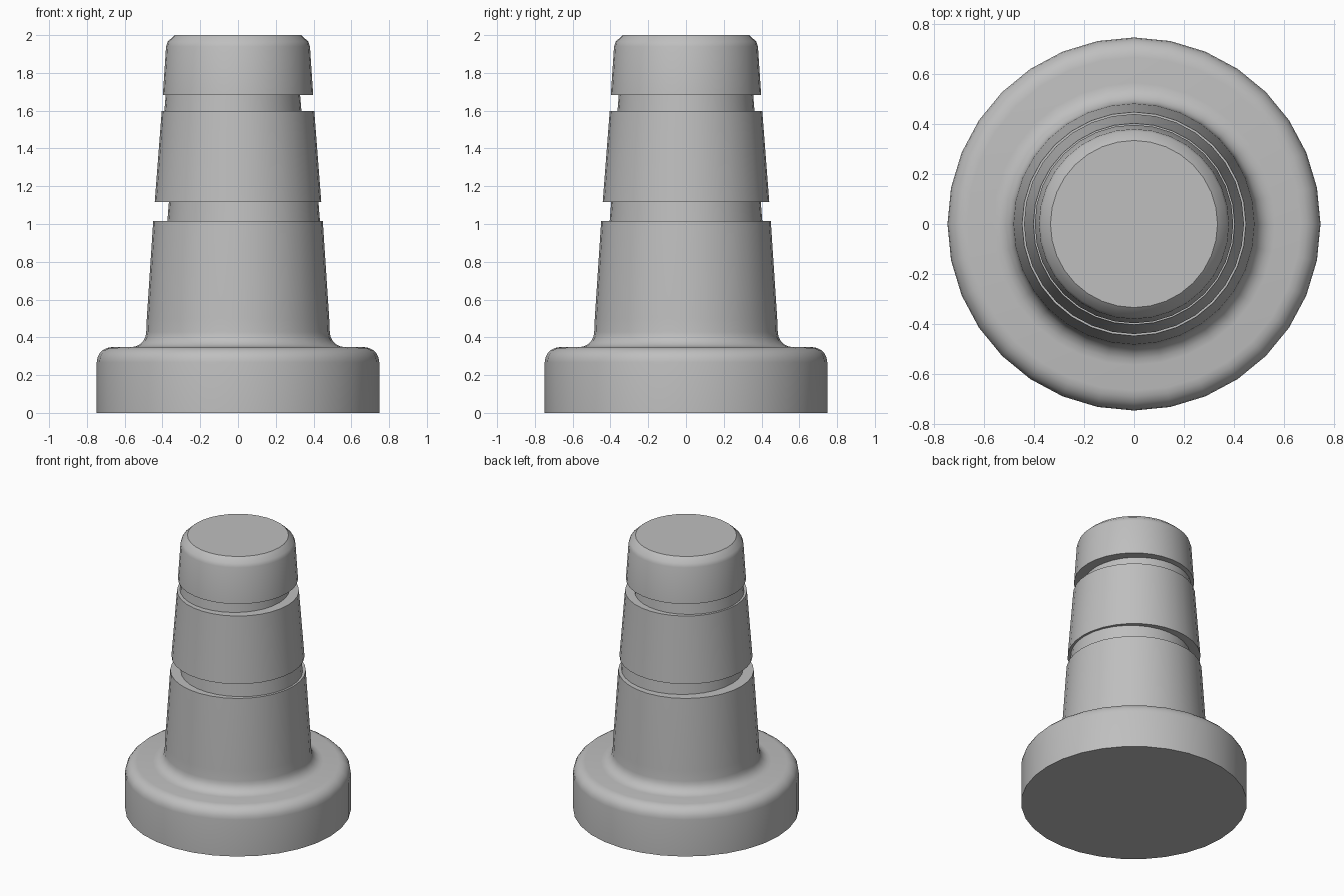
import bpy
import bmesh
from math import cos, sin, pi, radians

SIDES = 32

default = bpy.data.objects.get("Cube")
if default:
    bpy.data.objects.remove(default, do_unlink=True)

# Single plain grey material
grey = bpy.data.materials.new("plain_grey")
grey.use_nodes = True
colour = (0.52, 0.52, 0.52, 1)
grey.diffuse_color = colour
grey.node_tree.nodes["Principled BSDF"].inputs["Base Color"].default_value = colour


def arc(cr, cz, radius, start, end, steps=5):
    """Rounded corner of the profile, as (radius, height, x offset) points."""
    angles = [radians(start + (end - start) * i / steps) for i in range(steps + 1)]
    return [(cr + radius * cos(a), cz + radius * sin(a), 0) for a in angles]


def lathe(name, profile):
    """Closed turned solid; each ring may sit off the main axis."""
    bm = bmesh.new()
    rings = []
    for r, z, cx in profile:
        rings.append([bm.verts.new((cx + r * cos(2 * pi * i / SIDES),
                                    r * sin(2 * pi * i / SIDES), z))
                      for i in range(SIDES)])
    for low, high in zip(rings, rings[1:]):
        for i in range(SIDES):
            j = (i + 1) % SIDES
            bm.faces.new((low[i], low[j], high[j], high[i]))
    bm.faces.new(rings[0][::-1])
    bm.faces.new(rings[-1])
    bmesh.ops.recalc_face_normals(bm, faces=bm.faces[:])
    mesh = bpy.data.meshes.new(name)
    bm.to_mesh(mesh)
    bm.free()
    mesh.materials.append(grey)
    obj = bpy.data.objects.new(name, mesh)
    bpy.context.collection.objects.link(obj)
    bpy.ops.object.select_all(action="DESELECT")
    obj.select_set(True)
    bpy.context.view_layer.objects.active = obj
    bpy.ops.object.shade_smooth_by_angle(angle=radians(38))
    return obj


# Round foot with a soft upper rim, blending into the stem
profile = [(0.748, 0, 0)]
profile += arc(0.668, 0.268, 0.08, 0, 90)
profile += arc(0.566, 0.428, 0.08, 270, 180)
profile += [(0.483, 0.5, 0), (0.449, 1.016, 0)]
# Lower groove, its core shifted to one side
profile += [(0.404, 1.016, 0.03), (0.396, 1.117, 0.03)]
profile += [(0.441, 1.117, 0), (0.404, 1.597, 0)]
# Upper groove, its core shifted to the other side
profile += [(0.363, 1.597, -0.027), (0.356, 1.682, -0.027)]
# Head with a bevelled top
profile += [(0.398, 1.682, 0), (0.381, 1.94, 0), (0.372, 1.966, 0), (0.335, 2, 0)]

lathe("grooved_peg", profile)
